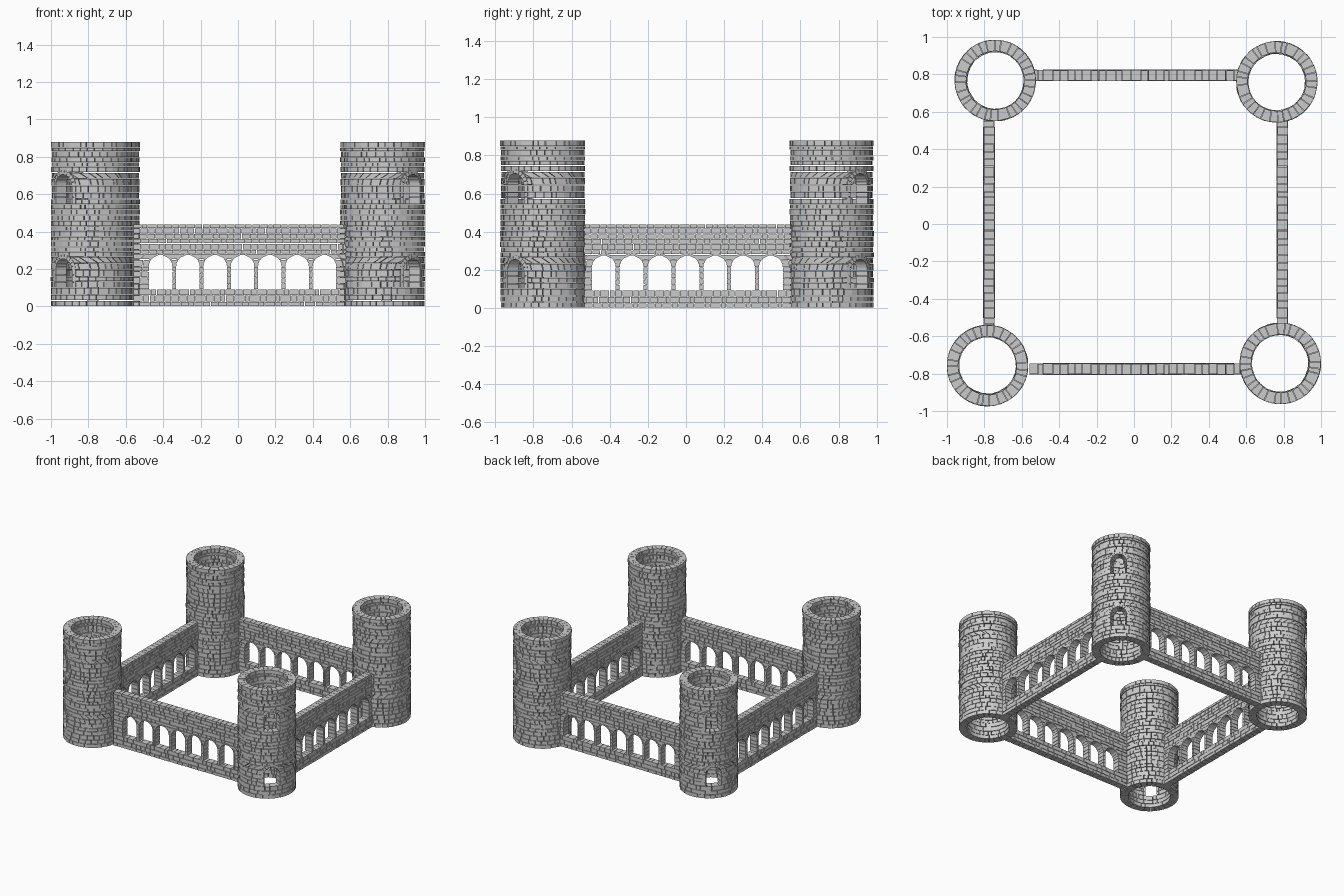
import bpy, bmesh, math, random

if "Cube" in bpy.data.objects:
    bpy.data.objects.remove(bpy.data.objects["Cube"])
random.seed(7)
GAP = 0.0015


def breaks(levels, size):
    """Course heights: split each zone into slightly uneven courses."""
    out = [levels[0]]
    for a, b in zip(levels, levels[1:]):
        n = max(1, round((b - a) / size))
        step = (b - a) / n
        out += [a + step * (i + random.uniform(-0.17, 0.17)) for i in range(1, n)]
        out.append(b)
    return out


def block(bm, quad, d0, d1, place):
    """One stone: a quad in (along, up) pushed through the depth d0..d1."""
    a = [bm.verts.new(place(s, d0, z)) for s, z in quad]
    b = [bm.verts.new(place(s, d1, z)) for s, z in quad]
    bm.faces.new(a)
    bm.faces.new(b[::-1])
    for i in range(4):
        j = (i + 1) % 4
        bm.faces.new((a[j], a[i], b[i], b[j]))


def half_width(z, spring, r):
    return r if z <= spring else math.sqrt(max(0, r * r - (z - spring) ** 2))


def masonry(name, start, end, height, thick, openings, hw, ring, place,
            course, length, wobble, closed):
    """Coursed stones with arched openings given as (centre, sill, spring)."""
    bm = bmesh.new()
    cut = hw + ring * 0.5
    levels = {0.0, height}
    for c, sill, spring in openings:
        levels |= {sill, spring, spring + cut}
    zs = breaks(sorted(levels), course)
    for z0, z1 in zip(zs, zs[1:]):
        mid = (z0 + z1) / 2
        active = [o for o in openings if o[1] < mid < o[2] + cut]
        shift = random.uniform(0, length) if closed and not active else 0
        edges = [(start + shift, start + shift)]
        for c, sill, spring in active:
            w0, w1 = half_width(z0, spring, cut), half_width(z1, spring, cut)
            edges += [(c - w0, c - w1), (c + w0, c + w1)]
        edges.append((end + shift, end + shift))
        row = random.uniform(-wobble, wobble)
        for (a0, a1), (b0, b1) in zip(edges[::2], edges[1::2]):
            n = max(1, round(min(b0 - a0, b1 - a1) / length))
            f = [0] + [(i + random.uniform(-0.28, 0.28)) / n for i in range(1, n)] + [1]
            for p, q in zip(f, f[1:]):
                quad = [(a0 + (b0 - a0) * p + GAP, z0 + GAP),
                        (a0 + (b0 - a0) * q - GAP, z0 + GAP),
                        (a1 + (b1 - a1) * q - GAP, z1 - GAP),
                        (a1 + (b1 - a1) * p + GAP, z1 - GAP)]
                j = row + random.uniform(-0.0015, 0.0015)
                block(bm, quad, j, thick + j, place)
    # arch stones and jambs around each opening
    for c, sill, spring in openings:
        n = 11
        for i in range(n):
            t0, t1 = math.pi * (i + 0.04) / n, math.pi * (i + 0.96) / n
            quad = [(c + r * math.cos(t), spring + r * math.sin(t))
                    for r, t in ((hw, t0), (hw + ring, t0), (hw + ring, t1), (hw, t1))]
            block(bm, quad, -0.003, thick + 0.003, place)
        js = breaks([sill, spring], course)
        for z0, z1 in zip(js, js[1:]):
            for side in (-1, 1):
                u, v = c + side * hw, c + side * (hw + ring)
                block(bm, [(u, z0 + GAP), (v, z0 + GAP), (v, z1 - GAP), (u, z1 - GAP)],
                      -0.003, thick + 0.003, place)
    bmesh.ops.recalc_face_normals(bm, faces=bm.faces)
    me = bpy.data.meshes.new(name)
    bm.to_mesh(me)
    bm.free()
    return me


def add(name, mesh, x, y, turn):
    ob = bpy.data.objects.new(name, mesh)
    ob.location = (x, y, 0)
    ob.rotation_euler.z = turn
    bpy.context.collection.objects.link(ob)


# round corner tower: two arched windows facing local +x
R = 0.215


def round_place(s, d, z):
    return ((R - d) * math.cos(s / R), (R - d) * math.sin(s / R), z)


tower = masonry("tower", -math.pi * R, math.pi * R, 0.88, 0.06,
                [(0, 0.10, 0.195), (0, 0.545, 0.645)], 0.06, 0.022,
                round_place, 0.029, 0.044, 0.003, True)
for name, x, y, deg in (("tower_front_left", -0.783, -0.757, 225),
                        ("tower_front_right", 0.782, -0.745, 315),
                        ("tower_back_right", 0.763, 0.76, 45),
                        ("tower_back_left", -0.742, 0.767, 135)):
    add(name, tower, x, y, math.radians(deg))

# straight arcade wall with seven arches
wall = masonry("wall", -0.585, 0.59, 0.44, 0.056,
               [(0.146 * i, 0.092, 0.213) for i in range(-3, 4)], 0.0625, 0.010,
               lambda s, d, z: (s, d - 0.028, z), 0.027, 0.042, 0.001, False)
add("wall_front", wall, 0.024, -0.775, 0)
add("wall_back", wall, 0.024, 0.795, 0)
add("wall_left", wall, -0.775, 0.007, math.pi / 2)
add("wall_right", wall, 0.793, 0.007, math.pi / 2)
